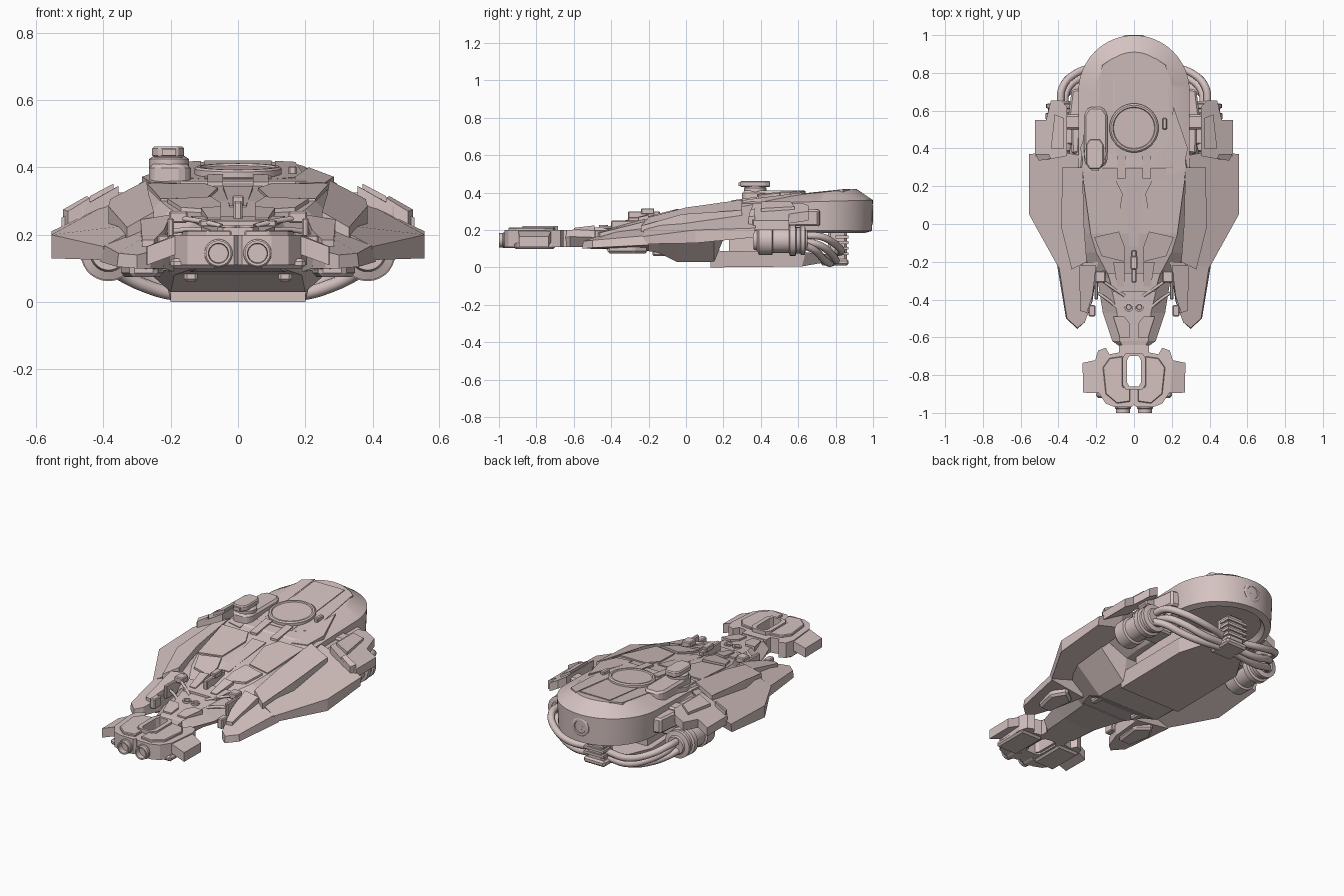
import bpy, bmesh
from math import sin, cos, pi, radians
from mathutils import Vector

paint = bpy.data.materials.new("dusty_hull_paint")
paint.diffuse_color = (0.66, 0.54, 0.53, 1)


def finish(name, bm, mirror=False, bevel=0.0, smooth=False):
    bmesh.ops.recalc_face_normals(bm, faces=bm.faces[:])
    me = bpy.data.meshes.new(name)
    bm.to_mesh(me)
    bm.free()
    ob = bpy.data.objects.new(name, me)
    bpy.context.collection.objects.link(ob)
    me.materials.append(paint)
    if smooth:
        bpy.ops.object.select_all(action='DESELECT')
        ob.select_set(True)
        bpy.context.view_layer.objects.active = ob
        bpy.ops.object.shade_smooth_by_angle(angle=radians(28))
    if bevel:
        m = ob.modifiers.new("chamfer", 'BEVEL')
        m.width, m.segments, m.limit_method = bevel, 1, 'ANGLE'
    if mirror:
        m = ob.modifiers.new("mirror", 'MIRROR')
        m.use_mirror_merge = False
    return ob


def loft(name, rings, **kw):
    """Skin rings of equal point count and cap both ends."""
    bm = bmesh.new()
    vs = [[bm.verts.new(p) for p in r] for r in rings]
    n = len(vs[0])
    for a, b in zip(vs, vs[1:]):
        for i in range(n):
            j = (i + 1) % n
            bm.faces.new((a[i], a[j], b[j], b[i]))
    bm.faces.new(vs[0])
    bm.faces.new(vs[-1])
    return finish(name, bm, **kw)


def slab(name, pts, thick, **kw):
    """Plate from top outline in 3D, dropped straight down."""
    return loft(name, [pts, [(x, y, z - thick) for x, y, z in pts]], **kw)


def prism(name, outline, z0, z1, **kw):
    return slab(name, [(x, y, z1) for x, y in outline], z1 - z0, **kw)


def box(name, lo, hi, **kw):
    (x0, y0, z0), (x1, y1, z1) = lo, hi
    return prism(name, [(x0, y0), (x1, y0), (x1, y1), (x0, y1)], z0, z1, **kw)


def lathe(name, centre, axis, profile, seg=28, **kw):
    rot = Vector((0, 0, 1)).rotation_difference(Vector(axis)).to_matrix()
    rings = [[Vector(centre) + rot @ Vector((r * cos(2 * pi * i / seg), r * sin(2 * pi * i / seg), t))
              for i in range(seg)] for r, t in profile]
    return loft(name, rings, smooth=True, **kw)


def hull(name, stations, **kw):
    """Faceted hull: station = y, top half-width, z, mid half-width, z, bottom half-width, z."""
    rings = []
    for y, wt, zt, wm, zm, wb, zb in stations:
        half = [(wt, y, zt), (wm, y, zm), (wb, y, zb)]
        rings.append(half + [(-x, yy, z) for x, yy, z in reversed(half)])
    return loft(name, rings, **kw)


def pipes(name, paths, r):
    cu = bpy.data.curves.new(name, 'CURVE')
    cu.dimensions, cu.bevel_depth, cu.bevel_resolution, cu.resolution_u = '3D', r, 3, 6
    for path in paths:
        for s in (1, -1):
            sp = cu.splines.new('BEZIER')
            sp.bezier_points.add(len(path) - 1)
            for bp, (x, y, z) in zip(sp.bezier_points, path):
                bp.co = (s * x, y, z)
                bp.handle_left_type = bp.handle_right_type = 'AUTO'
    ob = bpy.data.objects.new(name, cu)
    bpy.context.collection.objects.link(ob)
    cu.materials.append(paint)


def deck(y):
    """Height of the sloping upper deck."""
    st = [(-.65, .195), (-.28, .24), (-.15, .275), (-.05, .30), (.3, .355), (.6, .395), (.92, .42)]
    for (a, za), (b, zb) in zip(st, st[1:]):
        if y <= b:
            return za + (zb - za) * (y - a) / (b - a)
    return .42


def deck_plate(name, outline, lift=0.008, thick=0.03, **kw):
    return slab(name, [(x, y, deck(y) + lift) for x, y in outline], thick, **kw)


# Central hull and neck
hull("main_hull", [(-.30, .12, .235, .20, .18, .13, .10), (-.15, .20, .275, .32, .18, .19, .08),
                   (-.05, .23, .30, .36, .17, .20, .03), (.15, .255, .33, .37, .20, .20, .03),
                   (.20, .26, .338, .37, .21, .22, .15), (.30, .275, .355, .36, .23, .22, .16),
                   (.62, .25, .36, .29, .26, .20, .18)])
hull("neck", [(-.68, .06, .19, .08, .16, .07, .11), (-.645, .06, .195, .08, .16, .07, .11),
              (-.62, .075, .20, .115, .165, .09, .11), (-.47, .09, .215, .165, .16, .10, .11),
              (-.25, .14, .24, .20, .17, .14, .09)])

# Rounded stern dome
def d_ring(r, ry, yf, za, zb):
    plan = [(r, yf)] + [(r * cos(pi * i / 32), .7 + ry * sin(pi * i / 32)) for i in range(33)] + [(-r, yf)]
    return [(x, y, za + (zb - za) * (y - yf) / (.7 + ry - yf)) for x, y in plan]

loft("stern_dome", [d_ring(.23, .24, .46, .21, .215), d_ring(.25, .26, .44, .185, .185), d_ring(.285, .295, .38, .20, .195),
                    d_ring(.295, .299, .27, .34, .36), d_ring(.20, .21, .30, .36, .42)], smooth=True)
lathe("stern_port", (0, .97, .285), (0, 1, 0), [(.055, 0), (.055, .025), (.047, .03), (.037, .03), (.032, .02), (.018, .02), (.015, .027)])

# Upper deck armour
deck_plate("stern_spine_panel", [(-.10, .36), (.10, .36), (.10, .86), (-.10, .86)], .005)
deck_plate("stern_side_panel", [(.11, .36), (.20, .42), (.17, .84), (.11, .88)], .003, mirror=True)
deck_plate("stern_shoulder_panel", [(.17, .26), (.26, .28), (.285, .40), (.21, .62), (.17, .40)], .004, thick=.04, mirror=True)
lathe("deck_hatch", (0, .51, .372), (0, -.08, 1), [(.13, 0), (.13, .025), (.122, .031), (.112, .031), (.108, .025), (.01, .025)], seg=40)
deck_plate("hatch_front_rail", [(.045, .24), (.09, .24), (.09, .39), (.045, .39)], .012, mirror=True)
deck_plate("mid_deck_panel", [(.09, -.02), (.23, -.05), (.27, .24), (.10, .24), (.06, .16)], .007, mirror=True)
deck_plate("fore_deck_panel", [(.05, -.20), (.17, -.17), (.21, -.07), (.08, -.04), (.05, -.12)], .012, mirror=True)
deck_plate("deck_keel", [(-.025, -.12), (.025, -.12), (.045, .2), (-.045, .2)], .005)

# Sloping wings
wing_top = [(.27, .36, .35), (.40, .385, .285), (.555, .37, .21), (.555, .05, .20), (.40, -.23, .165), (.27, -.22, .235)]
wing_low = [(.27, .33, .25), (.40, .36, .20), (.555, .36, .16), (.555, .05, .13), (.40, -.22, .125), (.27, -.2, .17)]
loft("wing", [wing_top, wing_low], mirror=True)
slab("wing_inner_strip", [(.272, .30, .362), (.38, .30, .306), (.385, -.02, .285), (.33, -.24, .222), (.25, -.20, .268), (.265, 0, .32)],
     .07, mirror=True)

# Forward prongs beside the neck
loft("fore_prong", [[(.40, -.21, .17), (.355, -.50, .145), (.30, -.55, .14), (.26, -.52, .15), (.225, -.42, .175), (.19, -.20, .25)],
                    [(.41, -.20, .12), (.36, -.50, .105), (.30, -.555, .10), (.26, -.52, .10), (.22, -.41, .10), (.19, -.20, .09)]], mirror=True)
slab("prong_ridge", [(.29, -.22, .245), (.285, -.46, .185), (.25, -.47, .185), (.22, -.38, .215), (.20, -.22, .26)], .07, mirror=True)
prism("prong_keel", [(.24, -.42), (.32, -.42), (.35, -.28), (.30, -.2), (.22, -.26)], .075, .13, mirror=True, bevel=.012)
box("prong_clamp", (.205, -.49, .14), (.24, -.43, .20), mirror=True, bevel=.005)
box("prong_clamp_arm", (.19, -.40, .17), (.21, -.25, .25), mirror=True, bevel=.005)
box("prong_clamp_head", (.15, -.31, .235), (.205, -.25, .27), mirror=True, bevel=.005)
pipes("neck_rods", [[(.05, -.38, .225), (.11, -.34, .24), (.18, -.29, .25)], [(.08, -.45, .21), (.14, -.40, .215), (.20, -.36, .21)]], .008)
lathe("neck_socket", (.028, -.44, .205), (0, 0, 1), [(.024, 0), (.024, .022), (.015, .022), (.012, .012)], seg=16, mirror=True)
deck_plate("neck_plate", [(.02, -.60), (.075, -.60), (.11, -.49), (.05, -.49), (.02, -.53)], .01, mirror=True)
deck_plate("neck_collar", [(-.11, -.36), (.11, -.36), (.14, -.26), (-.14, -.26)], .01)
box("dorsal_fin", (-.013, -.31, .23), (.013, -.14, .30), bevel=.005)
box("dorsal_fin_head", (-.018, -.24, .285), (.018, -.17, .316), bevel=.004)
slab("fin_cheek", [(.05, -.33, .25), (.09, -.33, .25), (.11, -.20, .28), (.05, -.20, .285)], .05, mirror=True)

# Bow block with slot through the middle
prism("bow_block", [(0, -.955), (.012, -.97), (.10, -.97), (.15, -.95), (.19, -.89), (.205, -.72), (.19, -.67), (.15, -.655), (.13, -.69),
                    (.08, -.68), (.08, -.64), (0, -.64), (0, -.695), (.035, -.70), (.05, -.72), (.05, -.84), (.035, -.86), (0, -.86)],
      .11, .20, mirror=True)
slab("bow_side_plate", [(.16, -.895, .20), (.19, -.895, .195), (.27, -.893, .165), (.272, -.735, .165), (.20, -.72, .195), (.16, -.70, .20)],
     .055, mirror=True)
prism("bow_top_armour", [(.02, -.94), (.09, -.95), (.15, -.90), (.165, -.76), (.13, -.71), (.06, -.70), (.06, -.86), (.02, -.875)],
      .19, .213, mirror=True, bevel=.004)
prism("slot_frame", [(0, -.875), (.045, -.875), (.062, -.85), (.062, -.71), (.045, -.685), (0, -.685), (0, -.70), (.025, -.70),
                     (.036, -.72), (.036, -.84), (.025, -.86), (0, -.86)], .12, .222, mirror=True)
box("bow_lower_plate", (.06, -.92, .098), (.20, -.70, .13), mirror=True, bevel=.01)
lathe("bow_barrel", (.058, -.90, .145), (0, -1, 0), [(.042, 0), (.042, .075), (.038, .08), (.038, .1), (.03, .1), (.027, .05)], seg=24, mirror=True)

# Belly tray hung under the hull
loft("belly_tray", [[(.20, .13, 0), (.20, .62, .005), (.12, .76, .03), (-.12, .76, .03), (-.20, .62, .005), (-.20, .13, 0)],
                    [(.205, .13, .09), (.22, .64, .08), (.14, .78, .07), (-.14, .78, .07), (-.22, .64, .08), (-.205, .13, .09)]])
box("belly_core", (-.18, .23, .06), (.18, .62, .24))
box("belly_rib", (.12, -.18, .06), (.16, .12, .11), mirror=True, bevel=.008)

# Side engines, brackets and armour flaps
lathe("side_engine", (.385, .36, .145), (0, 1, 0),
      [(.05, 0), (.055, .02), (.08, .03), (.08, .10), (.068, .105), (.068, .19), (.083, .195), (.083, .225), (.07, .23), (.07, .25), (.08, .255), (.08, .275), (.055, .28), (.05, .29)], mirror=True)
box("engine_mount", (.20, .42, .14), (.37, .56, .22), mirror=True, bevel=.01)
slab("engine_flap", [(.355, .62, .345), (.385, .655, .33), (.44, .655, .30), (.465, .55, .285), (.525, .55, .25), (.525, .36, .25),
                     (.46, .34, .285), (.355, .36, .345)], .05, mirror=True)
slab("flap_ridge", [(.37, .56, .352), (.42, .58, .325), (.44, .40, .315), (.37, .40, .352)], .05, mirror=True)
slab("flap_tip", [(.45, .37, .315), (.52, .37, .275), (.505, .335, .27), (.44, .345, .31)], .07, mirror=True)
box("flap_hinge", (.25, .50, .25), (.40, .58, .325), mirror=True, bevel=.01)
prism("hinge_block", [(.26, .38), (.33, .37), (.335, .52), (.35, .55), (.33, .71), (.27, .72)], .22, .31, mirror=True, bevel=.01)

# Fuel pipes running to the tail block
pipes("fuel_pipes", [[(.39, .63, .17), (.38, .72, .165), (.32, .79, .13), (.20, .83, .09), (.05, .81, .08)],
                     [(.37, .63, .14), (.355, .71, .12), (.29, .77, .08), (.18, .80, .04), (.05, .80, .04)],
                     [(.40, .63, .12), (.36, .69, .09), (.28, .73, .05), (.19, .76, .025), (.05, .78, .025)]], .02)
box("tail_block", (-.055, .76, .03), (.055, .86, .20), bevel=.012)
box("tail_foot", (-.07, .72, .01), (.07, .87, .045), bevel=.01)
for i in range(4):
    box("tail_block_fin", (-.065, .80, .065 + .03 * i), (.065, .87, .08 + .03 * i))

# Offset turret on the deck
cap = [(-.265, .33), (-.24, .30), (-.165, .30), (-.14, .33), (-.14, .58), (-.165, .62), (-.24, .62), (-.265, .58)]
prism("turret_base", cap, .33, .41, bevel=.012)
lathe("turret_neck", (-.205, .37, .38), (0, 0, 1), [(.06, 0), (.06, .045), (.045, .055), (.045, .075)], seg=16)
prism("turret_head", [(-.255, .32), (-.235, .29), (-.18, .29), (-.16, .32), (-.16, .42), (-.18, .45), (-.235, .45), (-.255, .42)], .43, .463, bevel=.006)
box("turret_eye", (-.225, .28, .435), (-.185, .30, .455))
box("deck_sensor", (.15, .50, .37), (.175, .56, .405), bevel=.005)
